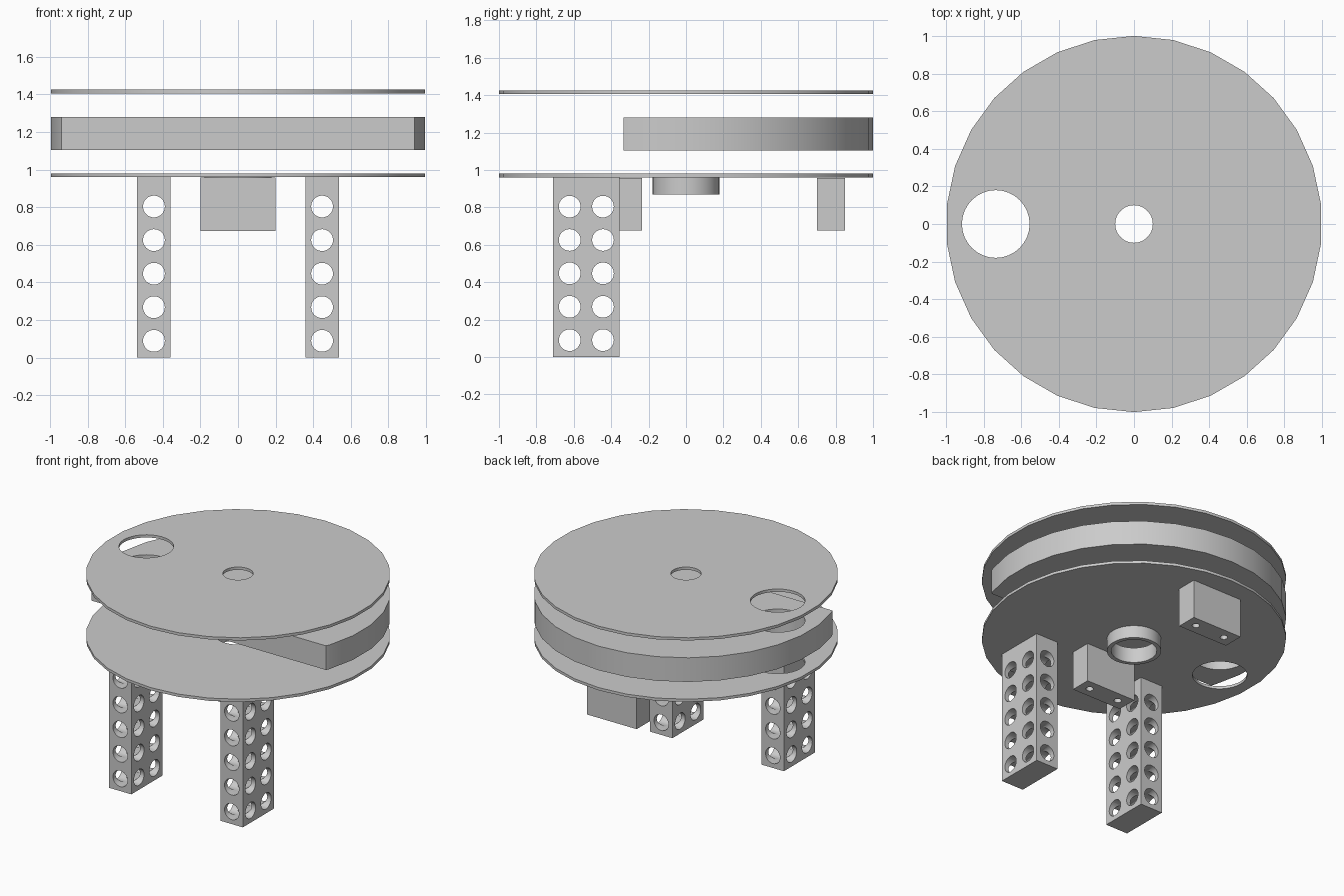
import bpy, bmesh, math
from mathutils import Matrix, Vector

if "Cube" in bpy.data.objects:
    bpy.data.objects.remove(bpy.data.objects["Cube"], do_unlink=True)

grey = bpy.data.materials.new("plain grey")
grey.use_nodes = True
color = (0.6, 0.6, 0.6, 1)
grey.diffuse_color = color
grey.node_tree.nodes["Principled BSDF"].inputs["Base Color"].default_value = color


def make_object(name, bm):
    bmesh.ops.recalc_face_normals(bm, faces=bm.faces)
    mesh = bpy.data.meshes.new(name)
    bm.to_mesh(mesh)
    bm.free()
    mesh.materials.append(grey)
    obj = bpy.data.objects.new(name, mesh)
    bpy.context.collection.objects.link(obj)
    return obj


def prism(name, outline, bottom, top):
    bm = bmesh.new()
    face = bm.faces.new([bm.verts.new((x, y, bottom)) for x, y in outline])
    grown = bmesh.ops.extrude_face_region(bm, geom=[face])["geom"]
    verts = [g for g in grown if isinstance(g, bmesh.types.BMVert)]
    bmesh.ops.translate(bm, verts=verts, vec=(0, 0, top - bottom))
    return make_object(name, bm)


def box(name, x0, x1, y0, y1, z0, z1):
    return prism(name, [(x0, y0), (x1, y0), (x1, y1), (x0, y1)], z0, z1)


def drill(obj, centers, radius, axis, depth):
    """Cut round holes of the given length along one axis."""
    bm = bmesh.new()
    turn = Vector((0, 0, 1)).rotation_difference(Vector(axis)).to_matrix().to_4x4()
    for center in centers:
        bmesh.ops.create_cone(bm, cap_ends=True, segments=32, radius1=radius,
                              radius2=radius, depth=depth,
                              matrix=Matrix.Translation(center) @ turn)
    cutter = make_object("hole_cutter", bm)
    cutter.hide_render = True
    mod = obj.modifiers.new("holes", "BOOLEAN")
    mod.operation, mod.solver, mod.object = "DIFFERENCE", "EXACT", cutter
    bpy.context.view_layer.objects.active = obj
    bpy.ops.object.modifier_apply(modifier=mod.name)
    bpy.data.objects.remove(cutter, do_unlink=True)


def circle(radius, sides):
    angles = [math.pi / 2 + math.tau * i / sides for i in range(sides)]
    return [(radius * math.cos(a), radius * math.sin(a)) for a in angles]


parts = []
rim = circle(1, 30)
SIDE = (-0.735, 0, 1.2)
MIDDLE = (0, 0, 1.2)
Z = (0, 0, 1)

# Spacer: the round outline cut straight across the front
FRONT = -0.335
cut_outline = []
for a, b in zip(rim, rim[1:] + rim[:1]):
    if a[1] >= FRONT:
        cut_outline.append(a)
    if (a[1] >= FRONT) != (b[1] >= FRONT):
        t = (FRONT - a[1]) / (b[1] - a[1])
        cut_outline.append((a[0] + t * (b[0] - a[0]), FRONT))

# Stacked plates, with the middle bore and the side opening
for name, outline, z0, z1, bore in (("lower_disc", rim, 0.96, 0.98, 0.15),
                                    ("spacer", cut_outline, 1.105, 1.28, 0.1),
                                    ("upper_disc", rim, 1.405, 1.425, 0.1)):
    plate = prism(name, outline, z0, z1)
    drill(plate, [MIDDLE], bore, Z, 2)
    drill(plate, [SIDE], 0.18, Z, 2)
    parts.append(plate)

# Bearing collar under the lower disc
collar = prism("collar", circle(0.178, 48), 0.87, 0.96)
drill(collar, [MIDDLE], 0.15, Z, 2)
parts.append(collar)

# Mounting blocks with two blind screw holes
for name, y in (("front_block", -0.31), ("back_block", 0.775)):
    block = box(name, -0.2, 0.2, y - 0.075, y + 0.075, 0.675, 0.957)
    drill(block, [(x, y, 0.675) for x in (-0.12, 0.12)], 0.025, Z, 0.2)
    parts.append(block)

# Perforated legs
heights = [0.09 + 0.1785 * i for i in range(5)]
for name, x in (("right_leg", -0.447), ("left_leg", 0.447)):
    leg = box(name, x - 0.089, x + 0.089, -0.71, -0.355, 0, 0.96)
    drill(leg, [(x, -0.53, z) for z in heights], 0.058, (0, 1, 0), 1)
    drill(leg, [(x, y, z) for y in (-0.622, -0.444) for z in heights],
          0.058, (1, 0, 0), 0.5)
    parts.append(leg)

# Smooth shading with sharp edges kept
bpy.ops.object.select_all(action="DESELECT")
for part in parts:
    part.select_set(True)
bpy.context.view_layer.objects.active = parts[0]
bpy.ops.object.shade_smooth_by_angle()
